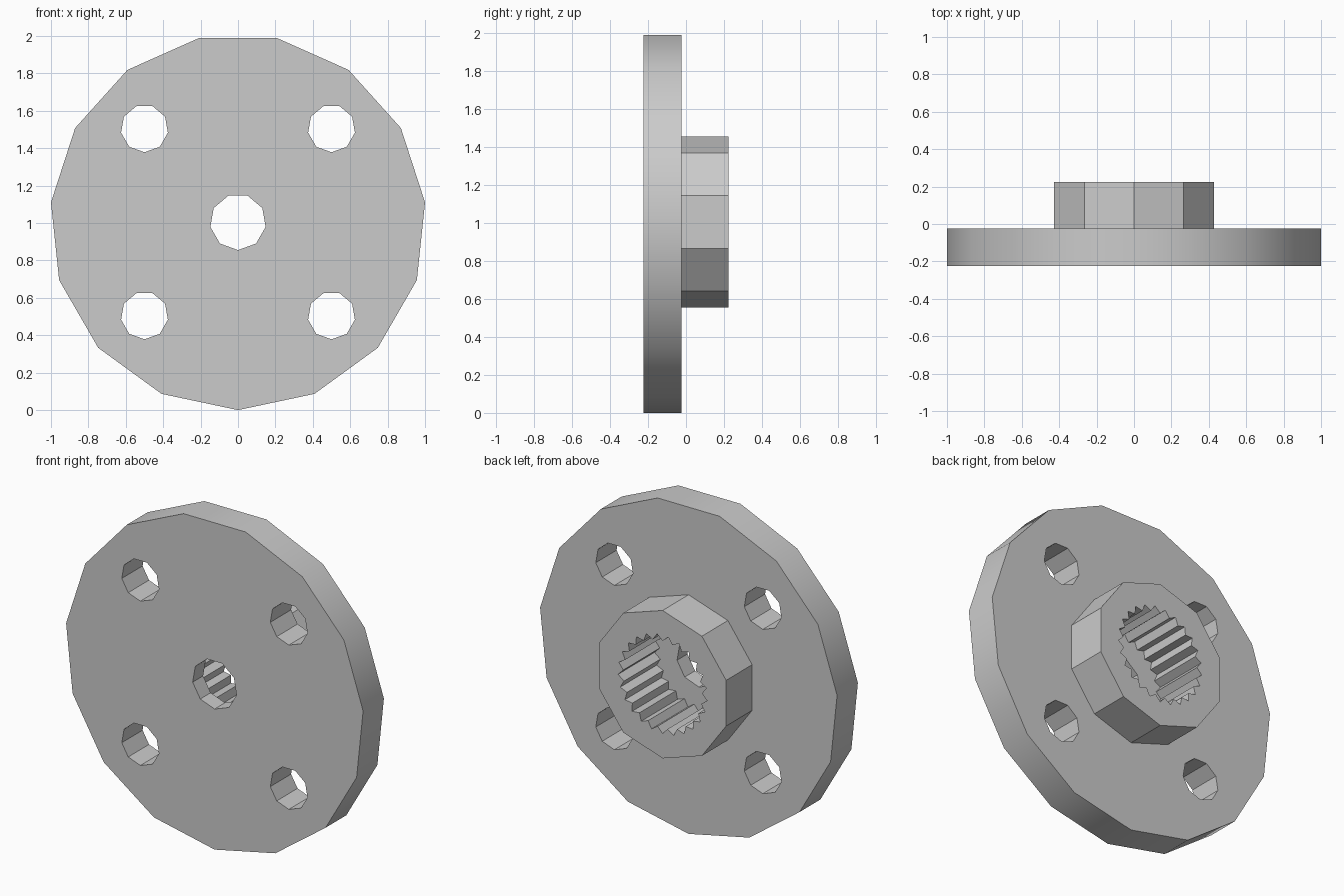
import bpy, bmesh, math

default = bpy.data.objects.get("Cube")
if default:
    bpy.data.objects.remove(default, do_unlink=True)

CENTRE_Z = 1.005
FRONT, STEP, BACK = -0.225, -0.025, 0.225   # plate front, plate back, hub end
POCKET = -0.125                             # floor of the toothed socket

grey = bpy.data.materials.new("plain grey")
grey.use_nodes = True
COLOUR = (0.6, 0.6, 0.6, 1.0)
grey.diffuse_color = COLOUR
grey.node_tree.nodes["Principled BSDF"].inputs["Base Color"].default_value = COLOUR


def prism(name, radii, sides, y0, y1, x=0.0, z=0.0):
    """Upright prism along y with one corner pointing down; radii alternate."""
    bm = bmesh.new()
    ring = []
    for i in range(sides):
        a = -math.pi / 2 + math.tau * i / sides
        r = radii[i % len(radii)]
        ring.append(bm.verts.new((x + r * math.cos(a), y0, CENTRE_Z + z + r * math.sin(a))))
    face = bm.faces.new(ring)
    grown = bmesh.ops.extrude_face_region(bm, geom=[face])["geom"]
    moved = [v for v in grown if isinstance(v, bmesh.types.BMVert)]
    bmesh.ops.translate(bm, verts=moved, vec=(0, y1 - y0, 0))
    bmesh.ops.recalc_face_normals(bm, faces=bm.faces[:])
    mesh = bpy.data.meshes.new(name)
    bm.to_mesh(mesh)
    bm.free()
    mesh.materials.append(grey)
    obj = bpy.data.objects.new(name, mesh)
    bpy.context.collection.objects.link(obj)
    return obj


def combine(target, tool, operation):
    """Apply a boolean and discard the tool object."""
    mod = target.modifiers.new("combine", "BOOLEAN")
    mod.operation, mod.solver, mod.object = operation, "EXACT", tool
    bpy.context.view_layer.objects.active = target
    bpy.ops.object.modifier_apply(modifier=mod.name)
    bpy.data.objects.remove(tool, do_unlink=True)


# Round plate with the hub joined to its back
flange = prism("hub_flange", [1.0055], 15, FRONT, STEP)
combine(flange, prism("hub", [0.45], 10, STEP - 0.05, BACK), "UNION")

# Toothed socket in the hub, then the shaft hole through the plate
combine(flange, prism("socket", [0.3, 0.265], 50, POCKET, BACK + 0.1), "DIFFERENCE")
combine(flange, prism("shaft_hole", [0.15], 9, FRONT - 0.1, POCKET + 0.05), "DIFFERENCE")

# Four bolt holes
for sx in (-1, 1):
    for sz in (-1, 1):
        hole = prism("bolt_hole", [0.127], 9, FRONT - 0.1, STEP + 0.1, 0.5 * sx, 0.5 * sz)
        combine(flange, hole, "DIFFERENCE")

# Smooth rim, crisp hub and holes
bpy.ops.object.select_all(action="DESELECT")
flange.select_set(True)
bpy.context.view_layer.objects.active = flange
bpy.ops.object.shade_smooth_by_angle(angle=math.radians(30))
